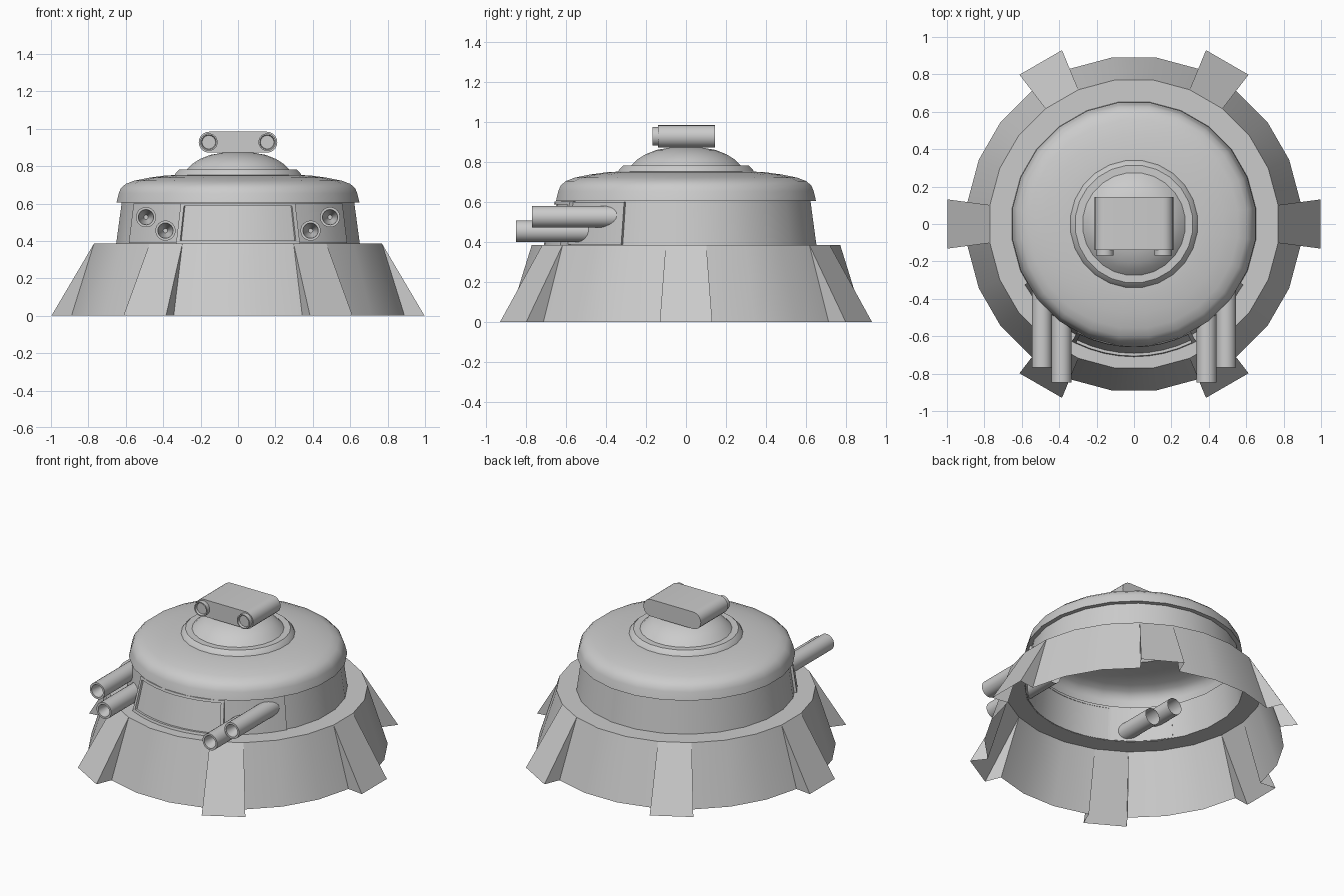
import bpy, bmesh
from math import sin, cos, pi, radians

if "Cube" in bpy.data.objects:
    bpy.data.objects.remove(bpy.data.objects["Cube"])

N = 24            # sides of the round hull
H = pi / N        # half a segment, puts flats on the axes


def make(name, bm, angle=30):
    bmesh.ops.remove_doubles(bm, verts=bm.verts, dist=1e-5)
    bmesh.ops.recalc_face_normals(bm, faces=bm.faces)
    me = bpy.data.meshes.new(name)
    bm.to_mesh(me)
    bm.free()
    ob = bpy.data.objects.new(name, me)
    bpy.context.collection.objects.link(ob)
    bpy.ops.object.select_all(action='DESELECT')
    ob.select_set(True)
    bpy.context.view_layer.objects.active = ob
    bpy.ops.object.shade_smooth_by_angle(angle=radians(angle))
    return ob


def sweep(bm, profile, n, a0=H, a1=None, place=None, closed=False):
    """Turn (radius, height) points around an axis, by a full or partial turn."""
    a1 = a0 + 2 * pi if a1 is None else a1
    place = place or (lambda r, h, a: (r * cos(a), r * sin(a), h))
    rows = [[bm.verts.new(place(r, h, a0 + (a1 - a0) * i / n)) for r, h in profile]
            for i in range(n + 1)]
    m = len(profile)
    for p, q in zip(rows, rows[1:]):
        for j in range(m if closed else m - 1):
            k = (j + 1) % m
            bm.faces.new((p[j], q[j], q[k], p[k]))
    if closed:
        bm.faces.new(rows[0])
        bm.faces.new(rows[-1])
    return bm


# Base skirt: every fourth segment flares out into a foot, open underneath
bm = bmesh.new()
pt = lambda r, a, z: bm.verts.new((r * cos(a), r * sin(a), z))
TOP, LOW, FOOT, LEDGE = 0.777, 0.898, 1.006, 0.385
for i in range(N):
    a, b = (2 * i - 1) * H, (2 * i + 1) * H
    foot = i % 4 == 0
    r = FOOT if foot else LOW
    bm.faces.new((pt(r, a, 0), pt(r, b, 0), pt(TOP, b, LEDGE), pt(TOP, a, LEDGE)))
    bm.faces.new((pt(TOP, a, LEDGE), pt(TOP, b, LEDGE), pt(0.657, b, LEDGE), pt(0.657, a, LEDGE)))
    if foot:
        for c in (a, b):
            bm.faces.new((pt(LOW, c, 0), pt(FOOT, c, 0), pt(TOP, c, LEDGE)))
make("base_skirt", bm)

# Upper wall and overhanging roof
make("upper_wall", sweep(bmesh.new(), [(0.657, 0.385), (0.627, 0.605)], N))
make("roof", sweep(bmesh.new(), [
    (0.627, 0.605), (0.655, 0.605), (0.643, 0.655), (0.632, 0.682), (0.605, 0.705),
    (0.56, 0.722), (0.48, 0.738), (0.39, 0.75), (0.342, 0.752)], N))

# Collar and small dome under the sight
make("collar", sweep(bmesh.new(), [(0.342, 0.752), (0.334, 0.765), (0.316, 0.782), (0.276, 0.782)], N))
make("small_dome", sweep(bmesh.new(), [
    (0.276, 0.782), (0.245, 0.813), (0.205, 0.838), (0.15, 0.86), (0.08, 0.872), (0, 0.875)], N))

# Sight housing: stadium section extruded along y
bm = bmesh.new()
R, CX, CZ = 0.056, 0.154, 0.928
outline = []
for s, start in ((1, -pi / 2), (-1, pi / 2)):
    outline += [(s * CX + R * cos(start + pi * k / 10), CZ + R * sin(start + pi * k / 10))
                for k in range(11)]
face = bm.faces.new([bm.verts.new((x, -0.14, z)) for x, z in outline])
ext = bmesh.ops.extrude_face_region(bm, geom=[face], use_keep_orig=True)
bmesh.ops.translate(bm, vec=(0, 0.285, 0),
                    verts=[v for v in ext["geom"] if isinstance(v, bmesh.types.BMVert)])
make("sight_housing", bm)


def along_y(cx, cz):
    return lambda r, h, a: (cx + r * cos(a), h, cz + r * sin(a))


for side, s in (("left", -1), ("right", 1)):
    # Sight lens
    make(f"{side}_lens", sweep(bmesh.new(), [
        (0.047, -0.14), (0.047, -0.168), (0.04, -0.168), (0.036, -0.155), (0, -0.155)],
        20, place=along_y(s * 0.156, CZ)))
    # Gun barrels, open at the rear with a tapering bore
    for label, x, z, y in (("outer", 0.492, 0.527, -0.768), ("inner", 0.388, 0.455, -0.848)):
        make(f"{side}_{label}_barrel", sweep(bmesh.new(), [
            (0.054, y + 0.56), (0.054, y), (0.041, y), (0.036, y + 0.03),
            (0.012, y + 0.12), (0, y + 0.12)], 20, place=along_y(s * x, z)))
    # Thin plate around the barrels
    mid = -pi / 2
    make(f"{side}_gun_plate", sweep(bmesh.new(), [
        (0.65, 0.388), (0.668, 0.388), (0.638, 0.6), (0.62, 0.6)], 4,
        mid + s * radians(27), mid + s * radians(61), closed=True))
    # Upright side of the front panel frame
    make(f"{side}_panel_post", sweep(bmesh.new(), [
        (0.65, 0.386), (0.71, 0.386), (0.655, 0.604), (0.62, 0.604)], 1,
        mid + s * radians(26), mid + s * radians(27.8), closed=True))

# Front panel with top and bottom rails
arc = (-pi / 2 - radians(26), -pi / 2 + radians(26))
make("front_panel", sweep(bmesh.new(), [
    (0.65, 0.386), (0.695, 0.386), (0.643, 0.604), (0.62, 0.604)], 8, *arc, closed=True))
make("panel_bottom_rail", sweep(bmesh.new(), [
    (0.66, 0.386), (0.71, 0.386), (0.706, 0.402), (0.66, 0.402)], 8, *arc, closed=True))
make("panel_top_rail", sweep(bmesh.new(), [
    (0.62, 0.588), (0.659, 0.588), (0.655, 0.604), (0.62, 0.604)], 8, *arc, closed=True))
